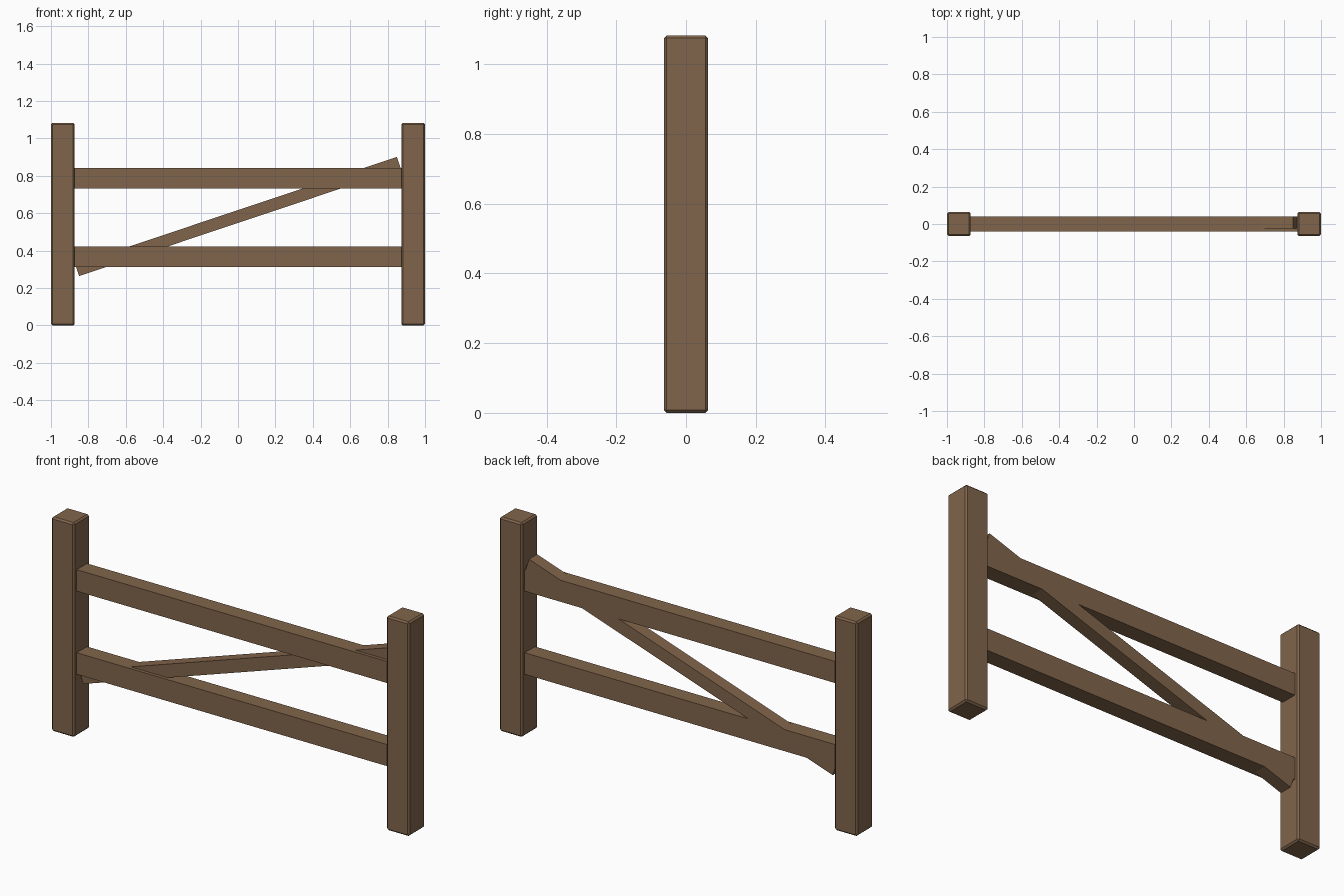
import bpy, bmesh, math

if "Cube" in bpy.data.objects:
    bpy.data.objects.remove(bpy.data.objects["Cube"])

# One timber colour for everything
wood = bpy.data.materials.new("brown wood")
wood.diffuse_color = (0.22, 0.13, 0.07, 1.0)
wood.use_nodes = True
wood.node_tree.nodes["Principled BSDF"].inputs["Base Color"].default_value = wood.diffuse_color


def beam(name, size, centre, angle=0.0, bevel=0.0):
    """Box of the given size, tilted about y, with optional chamfered edges."""
    bm = bmesh.new()
    bmesh.ops.create_cube(bm, size=1.0)
    bmesh.ops.scale(bm, vec=size, verts=bm.verts)
    if bevel:
        bmesh.ops.bevel(bm, geom=bm.edges[:], offset=bevel, segments=1,
                        profile=0.5, affect='EDGES')
    mesh = bpy.data.meshes.new(name)
    bm.to_mesh(mesh)
    bm.free()
    mesh.materials.append(wood)
    obj = bpy.data.objects.new(name, mesh)
    obj.location = centre
    obj.rotation_euler.y = -angle
    bpy.context.collection.objects.link(obj)
    return obj


POST, HEIGHT = 0.127, 1.083
RAIL_D, RAIL_H = 0.082, 0.109

# Upright posts with chamfered edges
for side, sx in (("left", -1), ("right", 1)):
    beam(side + "_post", (POST, POST, HEIGHT),
         (sx * (1 - POST / 2), 0, HEIGHT / 2), bevel=0.008)

# Horizontal rails between the posts
for name, z in (("upper_rail", 0.787), ("lower_rail", 0.367)):
    beam(name, (2 - 2 * POST + 0.006, RAIL_D, RAIL_H), (0, 0, z))

# Diagonal brace, flush with the back of the rails
BRACE = 0.065
beam("diagonal_brace", (1.813, BRACE, BRACE),
     (0, RAIL_D / 2 - BRACE / 2, 0.582), angle=math.radians(18.5))
